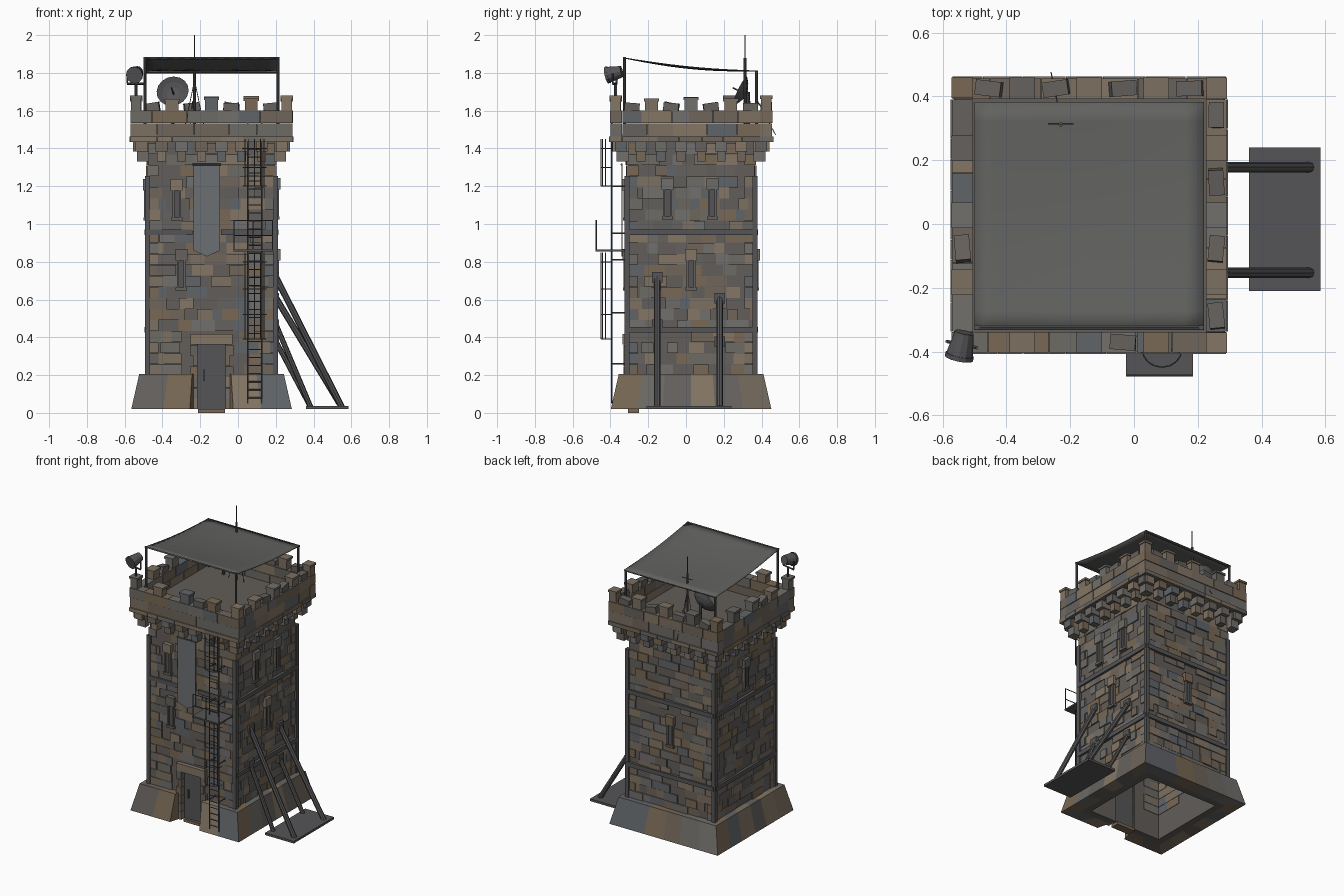
import bpy, bmesh, math, random
from mathutils import Vector, Matrix

if "Cube" in bpy.data.objects:
    bpy.data.objects.remove(bpy.data.objects["Cube"])

random.seed(7)
CX, CY = -0.14, 0.027
STONES = [(.16, .13, .10), (.20, .16, .12), (.13, .12, .11), (.17, .16, .15),
          (.23, .18, .13), (.12, .13, .14), (.19, .14, .09), (.15, .145, .13)]
METAL, CANVAS, CORE, BANNER = 8, 9, 10, 11
MATS = []
for i, c in enumerate(STONES + [(.09, .09, .095), (.12, .12, .115), (.12, .11, .10), (.15, .16, .17)]):
    m = bpy.data.materials.new("tone_%d" % i)
    m.diffuse_color = (*c, 1)
    m.use_nodes = True
    m.node_tree.nodes["Principled BSDF"].inputs["Base Color"].default_value = m.diffuse_color
    MATS.append(m)


def finish(name, bm, smooth=False):
    bmesh.ops.recalc_face_normals(bm, faces=bm.faces)
    me = bpy.data.meshes.new(name)
    for m in MATS:
        me.materials.append(m)
    bm.to_mesh(me)
    bm.free()
    ob = bpy.data.objects.new(name, me)
    bpy.context.collection.objects.link(ob)
    if smooth:
        for p in me.polygons:
            p.use_smooth = True
    return ob


def stone():
    return random.randrange(len(STONES))


def hexa(bm, pts, mat):
    # pts: four bottom corners then four top corners
    v = [bm.verts.new(p) for p in pts]
    for f in ((0, 1, 2, 3), (4, 5, 6, 7), (0, 1, 5, 4), (1, 2, 6, 5), (2, 3, 7, 6), (3, 0, 4, 7)):
        bm.faces.new([v[i] for i in f]).material_index = mat


def box(bm, a, b, mat, M=Matrix()):
    pts = [M @ Vector((x, y, z)) for z in (a[2], b[2])
           for x, y in ((a[0], a[1]), (b[0], a[1]), (b[0], b[1]), (a[0], b[1]))]
    hexa(bm, pts, mat)


def side(k):
    # side frame: 0 front, 1 right, 2 back, 3 left; local -y points outwards
    return Matrix.Translation((CX, CY, 0)) @ Matrix.Rotation(k * math.pi / 2, 4, 'Z')


def sbox(bm, k, u0, u1, d0, d1, z0, z1, mat):
    box(bm, (u0, -d1, z0), (u1, -d0, z1), mat, side(k))


def tube(bm, p, q, r, mat=METAL, n=6, r2=None):
    p, q = Vector(p), Vector(q)
    M = Matrix.Translation((p + q) / 2) @ (q - p).to_track_quat('Z', 'Y').to_matrix().to_4x4()
    g = bmesh.ops.create_cone(bm, cap_ends=True, segments=n, radius1=r, radius2=r if r2 is None else r2,
                              depth=(q - p).length, matrix=M)
    for f in {f for v in g["verts"] for f in v.link_faces}:
        f.material_index = mat


# Hollow core walls with a door opening in the front
bm = bmesh.new()
for k in (1, 2, 3):
    sbox(bm, k, -.335, .335, .285, .335, .02, 1.45, CORE)
sbox(bm, 0, -.335, -.08, .285, .335, .02, 1.45, CORE)
sbox(bm, 0, .08, .335, .285, .335, .02, 1.45, CORE)
sbox(bm, 0, -.08, .08, .285, .335, .37, 1.45, CORE)
finish("core_wall", bm)

# Raised wall stones in courses
bm = bmesh.new()
H = 0.0585
for k in range(4):
    for row in range(21):
        z = 0.2 + row * H
        u = -.343
        while u < .34:
            e = min(u + random.uniform(.05, .125), .343)
            if .343 - e < .03:
                e = .343
            door = k == 0 and z < .41 and u < .12 and e > -.12
            if not door and random.random() < .72:
                sbox(bm, k, u, e, .282, random.uniform(.338, .347), z, min(z + H - .002, 1.44), stone())
            u = e
finish("wall_stones", bm)

# Battered plinth blocks, leaving the doorway free
bm = bmesh.new()
for k in range(4):
    M = side(k)
    ts = [-1, -.67, -.36, 0, .3, .65, 1] if k else [-1, -.6, -.27, .27, .62, 1]
    for t0, t1 in zip(ts, ts[1:]):
        if k == 0 and t0 == -.27:
            continue
        pts = []
        for z, h in ((.02, .425), (.205, .383)):
            pts += [M @ Vector(p) for p in ((t0 * h, -h, z), (t1 * h, -h, z),
                                            (t1 * .33, -.33, z), (t0 * .33, -.33, z))]
        hexa(bm, pts, stone())
finish("plinth", bm)

# Door, jamb stones, lintel, sill
bm = bmesh.new()
for s in (-1, 1):
    for i in range(6):
        w = .115 if i % 2 else .098
        sbox(bm, 0, *sorted((s * .075, s * w)), .29, .357, .02 + i * .057, .075 + i * .057, stone())
sbox(bm, 0, -.112, .112, .29, .362, .362, .417, 4)
sbox(bm, 0, -.072, .072, .275, .335, 0, .02, 6)
finish("door_surround", bm)
bm = bmesh.new()
sbox(bm, 0, -.076, .076, .30, .318, .02, .362, METAL)
sbox(bm, 0, -.046, -.038, .318, .33, .17, .23, METAL)
finish("door", bm)

# Arrow slits: dark slot, side jambs, head block and sill
bm = bmesh.new()
for k, u, z in ((0, -.185, 1.03), (0, -.16, .66), (1, -.125, 1.035), (1, .113, 1.035), (1, .0, .66),
                (2, 0, .66), (3, 0, 1.03)):
    sbox(bm, k, u - .012, u + .012, .33, .35, z, z + .16, METAL)
    for s in (-1, 1):
        sbox(bm, k, *sorted((u + s * .012, u + s * .024)), .33, .358, z, z + .15, 2)
    sbox(bm, k, u - .032, u + .032, .33, .364, z + .147, z + .208, stone())
    sbox(bm, k, u - .03, u + .03, .33, .36, z - .012, z + .004, 2)
finish("arrow_slits", bm)

# Steel corner angles and straps
bm = bmesh.new()
for k in range(4):
    for s in (-1, 1):
        sbox(bm, k, *sorted((s * .352, s * .325)), .335, .352, .2, 1.255, METAL)
    for z in (.425, .942):
        if k:
            sbox(bm, k, -.34, .34, .335, .355, z, z + .03, METAL)
        elif z > .9:
            sbox(bm, k, -.34, -.1, .335, .349, z, z + .03, METAL)
            sbox(bm, k, .05, .34, .335, .349, z, z + .03, METAL)
finish("steel_straps", bm)

# Two-step corbels
bm = bmesh.new()
for k in range(4):
    for i in range(8):
        u = -.371 + i * .106
        sbox(bm, k, u - .023, u + .023, .33, .39, 1.33, 1.39, stone())
        sbox(bm, k, u - .031, u + .031, .33, .416, 1.385, 1.44, stone())
finish("corbels", bm)

# Roof deck, string course and parapet
bm = bmesh.new()
box(bm, (CX - .42, CY - .42, 1.435), (CX + .42, CY + .42, 1.475), CORE)
finish("roof_deck", bm)
bm = bmesh.new()
for k in range(4):
    L = .43 if k % 2 == 0 else .365
    for z0, z1, d, n in ((1.435, 1.462, .435, 7), (1.462, 1.532, .427, 5), (1.534, 1.6, .43, 6)):
        cuts = [-L] + [-L + 2 * L * (i + random.uniform(-.25, .25)) / n for i in range(1, n)] + [L]
        for a, b in zip(cuts, cuts[1:]):
            sbox(bm, k, a + .001, b - .001, .365, d, z0, z1, stone())
finish("parapet", bm)

# Merlons with caps, and tilted loose stones in the gaps
bm = bmesh.new()
for k in range(4):
    for u in (-.4, -.21, 0, .21):
        w = .026 if u < -.3 else .034
        c = stone()
        top = 1.665 if u < -.3 else random.uniform(1.645, 1.665)
        sbox(bm, k, u - w, u + w, .37, .426, 1.598, top, c)
        sbox(bm, k, u - w - .006, u + w + .006, .365, .432, top, top + .015, c)
    for u in (-.315, -.105, .105, .315):
        if k in (0, 3) and u != .105:
            continue
        M = side(k) @ Matrix.Translation((u, -.398, 1.617)) @ Matrix.Rotation(random.uniform(-.15, .15), 4, 'Z') \
            @ Matrix.Rotation(random.uniform(-.25, .25), 4, 'Y')
        box(bm, (-.04, -.024, -.022), (.04, .024, .024), 2, M)
finish("merlons", bm)

# Hanging banner with pointed tail
bm = bmesh.new()
out = [(-.235, 1.315), (-.095, 1.315), (-.095, .86), (-.165, .828), (-.235, .86)]
f = bm.faces.new([bm.verts.new((x, -.336, z)) for x, z in out])
g = bmesh.ops.extrude_face_region(bm, geom=[f])
bmesh.ops.translate(bm, vec=(0, -.006, 0), verts=[v for v in g["geom"] if isinstance(v, bmesh.types.BMVert)])
for f in bm.faces:
    f.material_index = BANNER
tube(bm, (-.24, -.341, 1.315), (-.09, -.341, 1.315), .006)
finish("banner", bm)

# Raking braces on a foot plate
bm = bmesh.new()
box(bm, (.36, -.21, .02), (.585, .24, .036), METAL)
for y, hi, lo in ((-.153, .72, .47), (.178, .61, .38)):
    tube(bm, (.20, y, hi), (.55, y, .03), .017, n=8)
    tube(bm, (.20, y, lo), (.385, y, .03), .014, n=8)
    for z in (hi, lo):
        box(bm, (.19, y - .028, z - .03), (.216, y + .028, z + .025), METAL)
finish("side_braces", bm)

# Ladder with safety cage
bm = bmesh.new()
LX, LY = .088, -.393
for x in (.051, .125):
    tube(bm, (x, LY, .05), (x, LY, 1.6), .004)
    for z in (.26, .53, .81, .95, 1.2):
        tube(bm, (x, LY, z), (x, -.325, z), .004)
for i in range(36):
    z = .08 + i * .0425
    tube(bm, (.051, LY, z), (.125, LY, z), .003)


def cage(a, z):
    return (LX + .062 * math.cos(a), LY - .056 * math.sin(a), z)


for zs in ((.39, .52, .655, .8), (1.2, 1.3, 1.4)):
    for z in zs:
        for i in range(8):
            tube(bm, cage(math.pi * i / 8, z), cage(math.pi * (i + 1) / 8, z), .0025)
    for a in (.2, .33, .5, .67, .8):
        tube(bm, cage(math.pi * a, zs[0]), cage(math.pi * a, zs[-1] + .05), .0025)
finish("caged_ladder", bm)

# Ladder landing and guard rail
bm = bmesh.new()
box(bm, (-.025, -.478, .855), (.185, -.325, .865), METAL)
for z in (.94, 1.018):
    tube(bm, (-.022, -.475, z), (.182, -.475, z), .003)
for x in (-.022, .08, .182):
    tube(bm, (x, -.475, .86), (x, -.475, 1.02), .003)
finish("ladder_landing", bm)

# Canopy with sag, posts and edge bars
bm = bmesh.new()
bmesh.ops.create_grid(bm, x_segments=12, y_segments=12, size=.5)
for v in bm.verts:
    s, t = v.co.x + .5, v.co.y + .5
    v.co = (-.5 + s * .72, -.332 + t * .714,
            1.882 - .07 * t - .022 * math.sin(math.pi * t) * (.6 + .4 * math.sin(math.pi * s)))
for f in bm.faces:
    f.material_index = CANVAS
ob = finish("canopy", bm, True)
mod = ob.modifiers.new("thickness", 'SOLIDIFY')
mod.thickness = .005
bm = bmesh.new()
for y, z in ((-.325, 1.884), (.373, 1.81)):
    for x in (-.492, .212):
        tube(bm, (x, y, 1.47), (x, y, z), .008, n=8)
    tube(bm, (-.5, y, z - .006), (.22, y, z - .006), .006)
finish("canopy_frame", bm)

# Searchlight on the front left corner
bm = bmesh.new()
c = Vector((-.54, -.378, 1.798))
d = Vector((-.2, -.95, -.22)).normalized()
sx = d.cross(Vector((0, 0, 1))).normalized()
tube(bm, (-.54, -.372, 1.67), (-.54, -.372, 1.74), .008, n=8)
tube(bm, c - sx * .048 - Vector((0, 0, .055)), c + sx * .048 - Vector((0, 0, .055)), .006)
for s in (-1, 1):
    tube(bm, c + sx * .048 * s - Vector((0, 0, .055)), c + sx * .048 * s, .005)
tube(bm, c - d * .04, c + d * .032, .030, n=12, r2=.042)
tube(bm, c + d * .032, c + d * .046, .045, n=12)
finish("searchlight", bm)

# Dish aerial and its mast
bm = bmesh.new()
c = Vector((-.345, .292, 1.70))
q = Vector((-.15, -.88, .42)).to_track_quat('Z', 'Y')
rings = [[bm.verts.new(c + q @ Vector((r * math.cos(a * math.pi / 8), r * math.sin(a * math.pi / 8),
          r * r * 5 - .03))) for a in range(16)] for r in (.008, .035, .062, .086)]
bm.faces.new(rings[0])
for A, B in zip(rings, rings[1:]):
    for i in range(16):
        bm.faces.new((A[i], A[i - 1], B[i - 1], B[i]))
for f in bm.faces:
    f.material_index = METAL
tube(bm, c + q @ Vector((0, 0, -.03)), c + q @ Vector((0, 0, .05)), .004)
tube(bm, (-.345, .33, 1.47), (-.345, .33, 1.70), .009, n=8)
finish("dish_aerial", bm)

# Whip aerial, stays and trailing cable
bm = bmesh.new()
tube(bm, (-.23, .312, 1.47), (-.23, .312, 1.88), .007, n=8)
tube(bm, (-.23, .312, 1.88), (-.23, .312, 2.0), .003)
tube(bm, (-.27, .314, 1.845), (-.19, .314, 1.845), .003)
for x, y in ((-.29, .31), (-.17, .31), (-.23, .38)):
    tube(bm, (-.23, .312, 1.76), (x, y, 1.475), .002)
tube(bm, (-.24, .38, 1.65), (-.26, .475, 1.47), .002)
finish("whip_aerial", bm)
